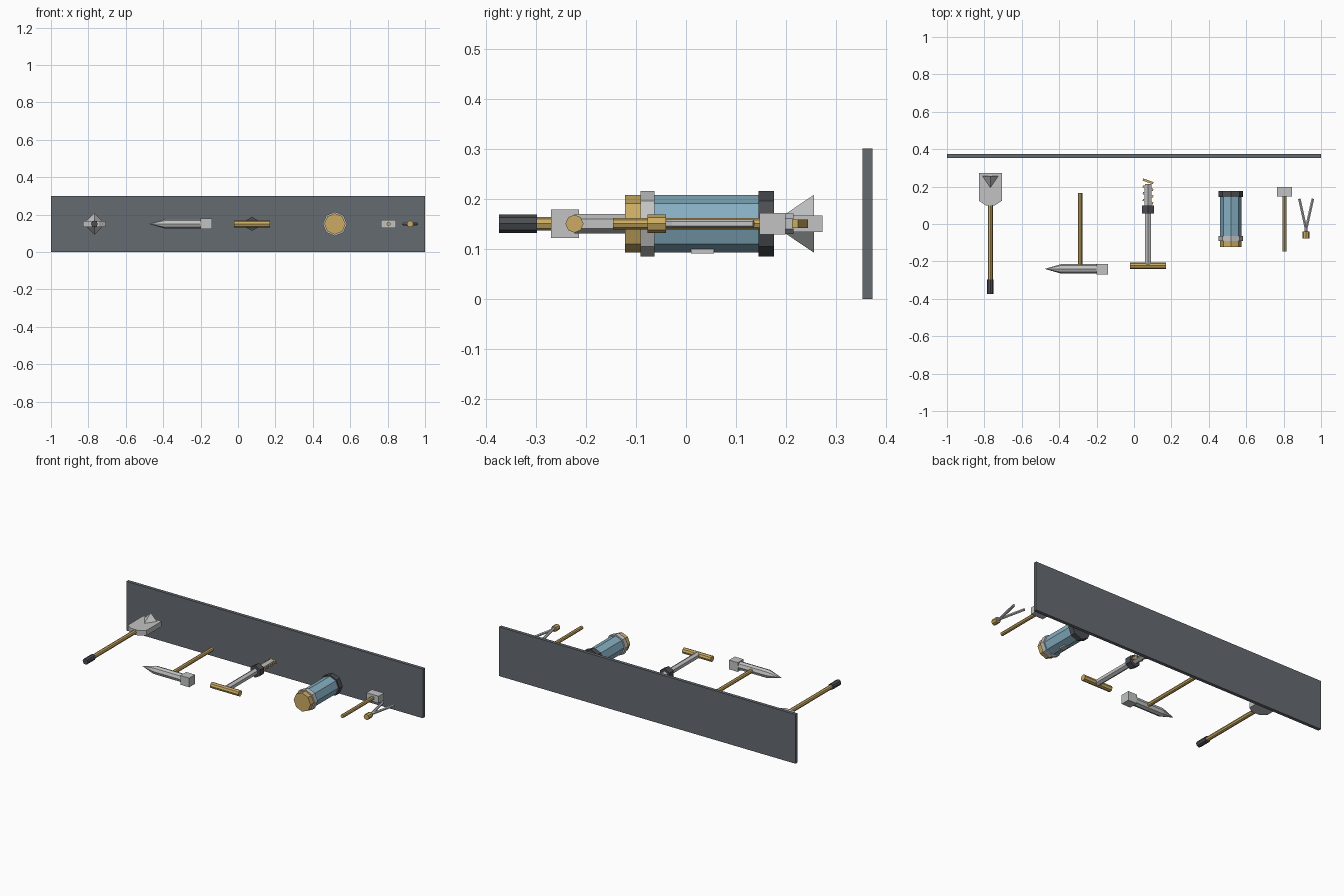
import bpy
import bmesh
from math import sin, cos, tau, radians
from mathutils import Vector, Matrix

cube = bpy.data.objects.get("Cube")
if cube:
    bpy.data.objects.remove(cube)

Z = 0.15  # height at which every tool is mounted


def material(name, rgb):
    m = bpy.data.materials.new(name)
    m.use_nodes = True
    m.diffuse_color = (*rgb, 1)
    m.node_tree.nodes["Principled BSDF"].inputs["Base Color"].default_value = (*rgb, 1)
    return m


slate = material("slate", (0.13, 0.145, 0.165))
steel = material("light steel", (0.54, 0.545, 0.55))
dark = material("dark metal", (0.07, 0.075, 0.085))
brass = material("brass", (0.6, 0.41, 0.125))
blue = material("blue glass", (0.24, 0.43, 0.54))


def finish(name, bm, mat):
    bmesh.ops.recalc_face_normals(bm, faces=bm.faces)
    mesh = bpy.data.meshes.new(name)
    bm.to_mesh(mesh)
    bm.free()
    mesh.materials.append(mat)
    ob = bpy.data.objects.new(name, mesh)
    bpy.context.collection.objects.link(ob)
    return ob


def box(name, centre, size, mat, turn=0):
    bm = bmesh.new()
    bmesh.ops.create_cube(bm, size=1, matrix=Matrix.Translation(centre)
                          @ Matrix.Rotation(radians(turn), 4, 'Z')
                          @ Matrix.Diagonal((*size, 1)))
    return finish(name, bm, mat)


def rod(name, start, end, r0, r1, sides, mat):
    """Straight or tapered rod lying flat between two (x, y) points, one corner up."""
    bm = bmesh.new()
    a, b = Vector((*start, Z)), Vector((*end, Z))
    up = Vector((0, 0, 1))
    side = (b - a).normalized().cross(up)

    def ring(p, r):
        if r == 0:
            return [bm.verts.new(p)]
        return [bm.verts.new(p + r * (cos(tau * i / sides) * up + sin(tau * i / sides) * side))
                for i in range(sides)]

    low, high = ring(a, r0), ring(b, r1)
    for loop in (low, high):
        if len(loop) > 2:
            bm.faces.new(loop)
    for i in range(sides):
        j = (i + 1) % sides
        quad = [low[i % len(low)], low[j % len(low)], high[j % len(high)], high[i % len(high)]]
        bm.faces.new(list(dict.fromkeys(quad)))
    return finish(name, bm, mat)


# Rear board
box("back_board", (0, 0.363, Z), (2, 0.02, 0.3), slate)

# Shovel: blade outline pulled to thickness, pointed wedge, handle, grip
SX = -0.768
bm = bmesh.new()
outline = [(-0.062, 0.273), (-0.062, 0.125), (-0.025, 0.1),
           (0.025, 0.1), (0.062, 0.125), (0.062, 0.273)]
base = bm.faces.new([bm.verts.new((SX + x, y, Z - 0.016)) for x, y in outline])
top = bmesh.ops.extrude_face_region(bm, geom=[base])["geom"]
bmesh.ops.translate(bm, vec=(0, 0, 0.032),
                    verts=[g for g in top if isinstance(g, bmesh.types.BMVert)])
finish("shovel_blade", bm, steel)
rod("shovel_wedge", (SX, 0.17), (SX, 0.256), 0, 0.058, 4, steel)
rod("shovel_handle", (SX, 0.11), (SX, -0.3), 0.013, 0.013, 8, brass)
rod("shovel_grip", (SX, -0.298), (SX, -0.374), 0.018, 0.018, 8, dark)

# Pick: handle, head bar, point and hammer block
PX, PY = -0.288, -0.24
rod("pick_handle", (PX, PY), (PX, 0.165), 0.012, 0.012, 8, brass)
rod("pick_bar", (-0.2, PY), (-0.39, PY), 0.025, 0.025, 8, steel)
rod("pick_point", (-0.39, PY), (-0.478, PY), 0.025, 0, 8, steel)
box("pick_block", (-0.17, PY - 0.002, Z), (0.06, 0.056, 0.056), steel)

# Hand drill: cross handle, shaft, collar, bit with slanted cutting teeth
DX = 0.075
rod("drill_handle", (DX - 0.096, -0.223), (DX + 0.096, -0.223), 0.018, 0.018, 8, brass)
rod("drill_shaft", (DX, -0.223), (DX, 0.06), 0.019, 0.019, 6, steel)
rod("drill_collar", (DX, 0.057), (DX, 0.098), 0.037, 0.037, 6, dark)
rod("drill_bit", (DX, 0.098), (DX, 0.215), 0.022, 0.02, 6, steel)
for i in range(4):
    box(f"drill_tooth_{i + 1}", (DX, 0.12 + i * 0.036, Z), (0.058, 0.012, 0.016), brass, -20)

# Canister: glass body, front cap, front ring, rear cap, underside plate
CX = 0.518
rod("canister_cap", (CX, -0.122), (CX, -0.088), 0.057, 0.057, 8, brass)
rod("canister_ring", (CX, -0.091), (CX, -0.063), 0.065, 0.065, 8, steel)
rod("canister_body", (CX, -0.065), (CX, 0.147), 0.057, 0.057, 8, blue)
rod("canister_rear_cap", (CX, 0.145), (CX, 0.176), 0.065, 0.065, 8, dark)
box("canister_plate", (CX, 0.033, 0.096), (0.03, 0.046, 0.01), steel)

# Small hammer
HX = 0.805
box("hammer_head", (HX, 0.173, Z), (0.082, 0.052, 0.043), steel)
rod("hammer_handle", (HX, 0.15), (HX, -0.146), 0.011, 0.011, 8, brass)

# Tongs: short grip with two spread prongs
TX = 0.92
rod("tongs_grip", (TX, -0.077), (TX, -0.04), 0.018, 0.018, 8, brass)
for name, s in (("left", 1), ("right", -1)):
    rod(f"tongs_prong_{name}", (TX - s * 0.006, -0.055), (TX + s * 0.036, 0.135),
        0.008, 0.008, 6, steel)
